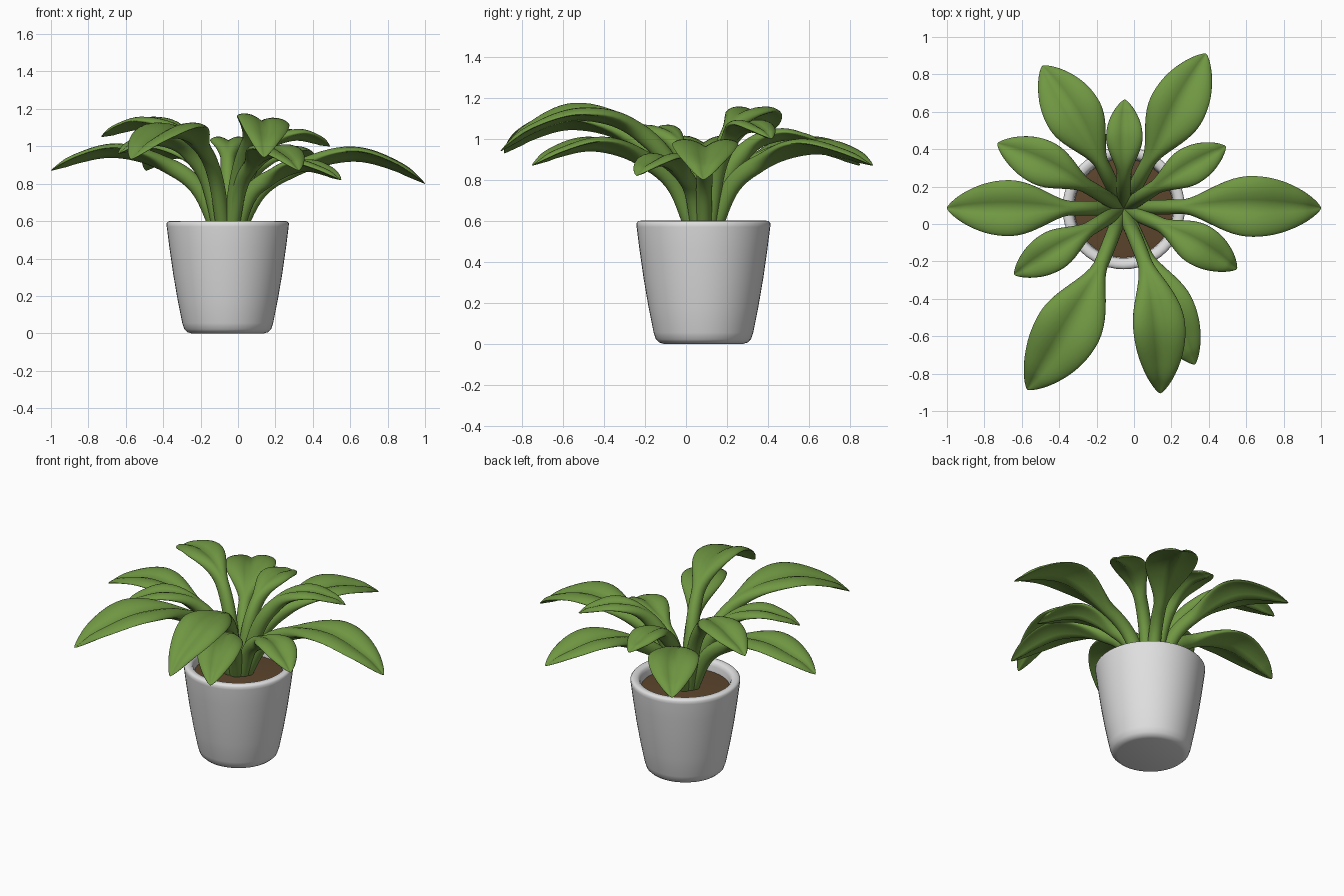
import bpy, bmesh, math
from mathutils import Vector

if "Cube" in bpy.data.objects:
    bpy.data.objects.remove(bpy.data.objects["Cube"])

CX, CY = -0.055, 0.085          # pot axis


def material(name, rgb):
    m = bpy.data.materials.new(name)
    m.diffuse_color = (*rgb, 1)
    m.use_nodes = True
    m.node_tree.nodes["Principled BSDF"].inputs["Base Color"].default_value = m.diffuse_color
    return m


GREEN = material("leaf_green", (0.16, 0.31, 0.055))
GREY = material("pot_light_grey", (0.74, 0.74, 0.74))
BROWN = material("soil_brown", (0.108, 0.06, 0.026))


def finish(bm, name, mat, angle=60):
    bmesh.ops.recalc_face_normals(bm, faces=bm.faces)
    me = bpy.data.meshes.new(name)
    bm.to_mesh(me)
    bm.free()
    ob = bpy.data.objects.new(name, me)
    bpy.context.collection.objects.link(ob)
    me.materials.append(mat)
    bpy.ops.object.select_all(action='DESELECT')
    ob.select_set(True)
    bpy.context.view_layer.objects.active = ob
    bpy.ops.object.shade_smooth_by_angle(angle=math.radians(angle))
    return ob


def loft(bm, rings, cap_first=True, cap_last=True):
    loops = [[bm.verts.new(p) for p in r] for r in rings]
    for a, b in zip(loops, loops[1:]):
        for i in range(len(a)):
            j = (i + 1) % len(a)
            bm.faces.new((a[i], a[j], b[j], b[i]))
    if cap_first:
        bm.faces.new(loops[0])
    if cap_last:
        bm.faces.new(loops[-1])


def lathe(name, profile, mat, n=48):
    bm = bmesh.new()
    rings = [[(CX + r * math.cos(2 * math.pi * i / n),
               CY + r * math.sin(2 * math.pi * i / n), z) for i in range(n)]
             for r, z in profile]
    loft(bm, rings)
    return finish(bm, name, mat)


def spline(pts, t):
    """Catmull-Rom through 2D points, t in 0..1."""
    k = min(int(t * (len(pts) - 1)), len(pts) - 2)
    u = t * (len(pts) - 1) - k
    p1, p2 = Vector(pts[k]), Vector(pts[k + 1])
    p0 = Vector(pts[k - 1]) if k else 2 * p1 - p2
    p3 = Vector(pts[k + 2]) if k + 2 < len(pts) else 2 * p2 - p1
    return 0.5 * (2 * p1 + (p2 - p0) * u + (2 * p0 - 5 * p1 + 4 * p2 - p3) * u * u
                  + (3 * p1 - p0 - 3 * p2 + p3) * u ** 3)


def leaf(name, tip, peak, half, bow=0.0, roll=0.0, n=40, m=28):
    """Stem that arches up, then a grooved blade that droops to its tip."""
    centre = Vector((CX, CY))
    end = Vector(tip[:2])
    d = (end - centre).normalized()
    base = centre + d * 0.035
    left = Vector((-d.y, d.x))
    top = peak - 0.035
    arch = [(0, 0.52), (0.14, 0.52 + 0.6 * (top - 0.52)), (0.36, top - 0.045),
            (0.62, top), (0.84, top - 0.4 * (top - tip[2])), (1, tip[2])]

    path, fracs = [], []
    for i in range(n + 1):
        f, z = spline(arch, 1 - (1 - i / n) ** 1.4)
        p = base + (end - base) * f + left * bow * math.sin(math.pi * min(f, 1))
        path.append(Vector((p.x, p.y, z)))
        fracs.append(min(max(f, 0), 1))

    rings = []
    for i, (p, f) in enumerate(zip(path, fracs)):
        tan = (path[min(i + 1, n)] - path[max(i - 1, 0)]).normalized()
        side = Vector((-tan.y, tan.x, 0)).normalized()
        nor = tan.cross(side)
        s = max(0, (f - 0.28) / 0.72)
        bell = max(0, math.sin(math.pi * s)) ** (1.4 if s < 0.5 else 0.76)
        width = half * bell + 0.037 * (1 - s) * (1 - 0.7 * bell) + 0.002
        thick = 0.03 * (1 - s) ** 2 + 0.013 * min(1, (1 - s) * 8) + 0.001
        fold = 0.36 * half * bell
        ring = []
        for k in range(m):
            a = 2 * math.pi * k / m
            u, v = math.cos(a), math.sin(a)
            # groove at the midrib, convex lobes, margins curling down
            lobe = 2.1 * abs(u) - 1.45 * u * u
            lift = fold * lobe + thick * v + roll * u * width * bell
            ring.append(p + side * u * width + nor * lift)
        rings.append(ring)
    bm = bmesh.new()
    loft(bm, rings)
    return finish(bm, name, GREEN, 70)


# Pot: tapered wall with rounded foot and rim, open inside
lathe("pot", [(0.195, 0.0), (0.215, 0.006), (0.232, 0.022), (0.243, 0.055),
              (0.268, 0.18), (0.292, 0.32), (0.312, 0.46), (0.326, 0.57),
              (0.327, 0.588), (0.319, 0.598), (0.305, 0.601), (0.285, 0.598),
              (0.274, 0.588), (0.268, 0.57), (0.262, 0.50)], GREY)

# Soil disc
lathe("soil", [(0.264, 0.50), (0.264, 0.535), (0.15, 0.545), (0.03, 0.548)], BROWN)

# Large leaves: tip, crest height, half width, sideways bow, roll
leaf("leaf_right", (1.0, 0.085, 0.80), 0.975, 0.155, 0.01)
leaf("leaf_left", (-1.0, 0.085, 0.87), 0.995, 0.142)
leaf("leaf_front_left", (-0.57, -0.885, 0.93), 1.10, 0.168, 0.045)
leaf("leaf_front", (0.14, -0.905, 0.94), 1.145, 0.132, 0.07, -0.15)
leaf("leaf_front_right", (0.325, -0.75, 0.87), 0.995, 0.125, 0.0)
leaf("leaf_back_right", (0.385, 0.91, 0.87), 0.98, 0.145, 0.0)
leaf("leaf_back_left", (-0.49, 0.845, 0.87), 0.99, 0.145, -0.02)

# Small leaves
leaf("small_leaf_back", (-0.05, 0.665, 0.98), 1.045, 0.09)
leaf("small_leaf_back_right", (0.49, 0.415, 1.0), 1.085, 0.095, 0.01)
leaf("small_leaf_back_left", (-0.73, 0.43, 1.05), 1.145, 0.115, -0.02)
leaf("small_leaf_right", (0.55, -0.24, 0.82), 0.92, 0.105, 0.02)
leaf("small_leaf_left", (-0.64, -0.27, 0.96), 1.06, 0.10)
